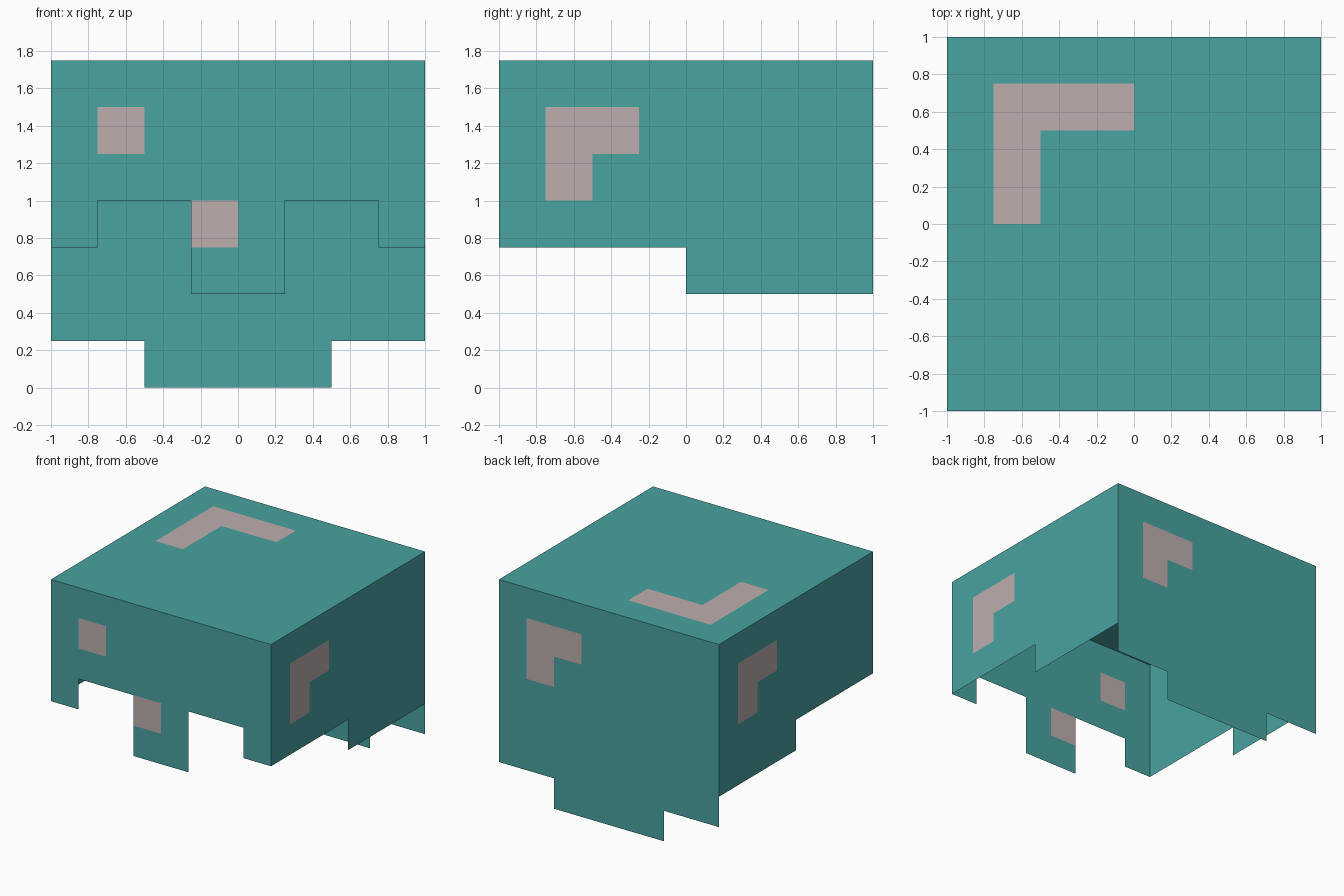
import bpy, bmesh, math
from mathutils import Matrix

if "Cube" in bpy.data.objects:
    bpy.data.objects.remove(bpy.data.objects["Cube"], do_unlink=True)

STEP = 0.25    # every edge lies on a quarter-unit grid
TOP = 1.75


def make_material(name, rgb):
    mat = bpy.data.materials.new(name)
    mat.use_nodes = True
    mat.diffuse_color = (*rgb, 1)
    bsdf = mat.node_tree.nodes["Principled BSDF"]
    bsdf.inputs["Base Color"].default_value = (*rgb, 1)
    bsdf.inputs["Roughness"].default_value = 0.8
    return mat


teal = make_material("teal", (0.065, 0.366, 0.352))
pink = make_material("dusty_pink", (0.51, 0.42, 0.42))


def make_panel(name, spans, top, patches, matrix):
    """Sheet of square cells in (u, v); spans = (u0, u1, bottom),
    patches = (u0, u1, v0, v1) rectangles painted pink."""
    bm = bmesh.new()
    for u0, u1, bottom in spans:
        for i in range(round((u1 - u0) / STEP)):
            for j in range(round((top - bottom) / STEP)):
                u, v = u0 + i * STEP, bottom + j * STEP
                corners = [(u, v), (u + STEP, v), (u + STEP, v + STEP), (u, v + STEP)]
                face = bm.faces.new([bm.verts.new((a, b, 0)) for a, b in corners])
                cu, cv = u + STEP / 2, v + STEP / 2
                face.material_index = int(any(
                    a < cu < b and c < cv < d for a, b, c, d in patches))
    bmesh.ops.remove_doubles(bm, verts=bm.verts[:], dist=0.001)
    bm.transform(matrix)
    mesh = bpy.data.meshes.new(name)
    bm.to_mesh(mesh)
    bm.free()
    mesh.materials.append(teal)
    mesh.materials.append(pink)
    obj = bpy.data.objects.new(name, mesh)
    bpy.context.collection.objects.link(obj)
    return obj


def wall(quarter_turns):
    """Stand a sheet upright at the front, then turn it around z."""
    return (Matrix.Rotation(quarter_turns * math.pi / 2, 4, "Z")
            @ Matrix.Translation((0, -1, 0))
            @ Matrix.Rotation(math.pi / 2, 4, "X"))


# Hook-shaped patch shared by both sides and the back
hook = [(-0.75, -0.25, 1.25, 1.5), (-0.75, -0.5, 1.0, 1.25)]

# Front with two openings and a nose guard
make_panel("front_panel",
           [(-1, -0.75, 0.75), (-0.75, -0.25, 1.0), (-0.25, 0.25, 0.5),
            (0.25, 0.75, 1.0), (0.75, 1, 0.75)], TOP,
           [(-0.75, -0.5, 1.25, 1.5), (-0.25, 0, 0.75, 1.0)], wall(0))

# Sides, lower at the rear
make_panel("left_side_panel", [(-1, 0, 0.75), (0, 1, 0.5)], TOP, hook, wall(1))
make_panel("right_side_panel", [(-1, 0, 0.5), (0, 1, 0.75)], TOP, hook, wall(3))

# Back with a neck flap
make_panel("back_panel", [(-1, -0.5, 0.25), (-0.5, 0.5, 0), (0.5, 1, 0.25)],
           TOP, hook, wall(2))

# Flat top
make_panel("top_panel", [(-1, 1, -1)], 1,
           [(-0.75, 0, 0.5, 0.75), (-0.75, -0.5, 0, 0.5)],
           Matrix.Translation((0, 0, TOP)))
